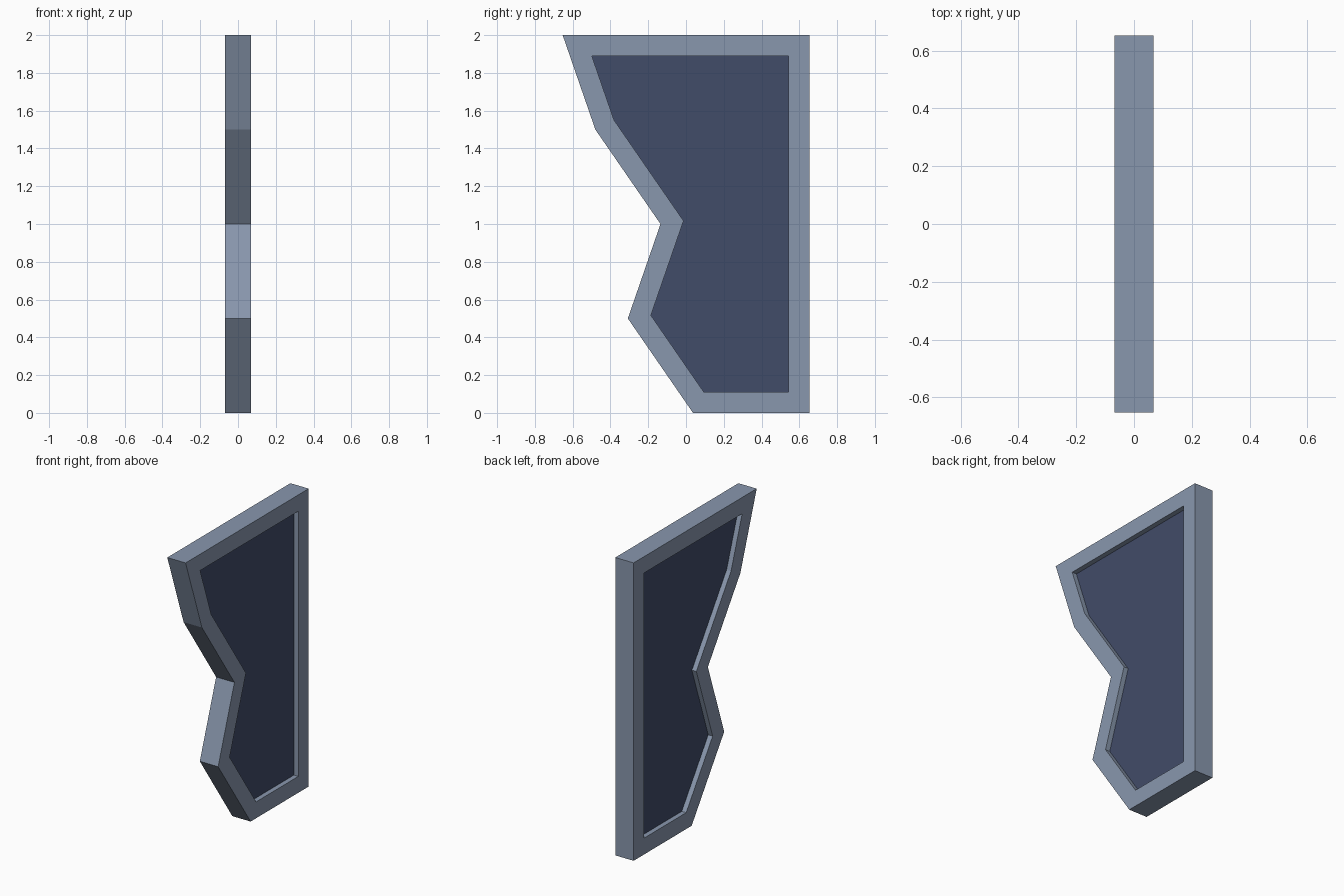
import bpy
import bmesh
from mathutils import Vector

if "Cube" in bpy.data.objects:
    bpy.data.objects.remove(bpy.data.objects["Cube"])

# Outline in (y, z), counter-clockwise seen from +x
OUTLINE = [Vector(p) for p in ((-0.653, 2.0), (-0.48, 1.5), (-0.135, 1.0), (-0.308, 0.5),
                               (0.037, 0.0), (0.653, 0.0), (0.653, 2.0))]
BORDER = 0.11        # frame width
FRAME_HALF = 0.068   # half depth of frame
PANE_HALF = 0.035    # half depth of pane


def material(name, rgb):
    m = bpy.data.materials.new(name)
    m.diffuse_color = (*rgb, 1)
    m.use_nodes = True
    m.node_tree.nodes["Principled BSDF"].inputs["Base Color"].default_value = m.diffuse_color
    return m


def inset(points, d):
    """Mitred inward offset of a closed outline."""
    result = []
    for i, p in enumerate(points):
        a = (p - points[i - 1]).normalized()
        b = (points[(i + 1) % len(points)] - p).normalized()
        n1, n2 = Vector((-a.y, a.x)), Vector((-b.y, b.x))
        result.append(p + (n1 + n2) * d / (1 + n1.dot(n2)))
    return result


def ring(bm, points, x):
    return [bm.verts.new((x, p.x, p.y)) for p in points]


def bridge(bm, a, b):
    n = len(a)
    for i in range(n):
        j = (i + 1) % n
        bm.faces.new((a[i], a[j], b[j], b[i]))


def finish(bm, name, mat):
    bmesh.ops.recalc_face_normals(bm, faces=bm.faces[:])
    mesh = bpy.data.meshes.new(name)
    bm.to_mesh(mesh)
    bm.free()
    mesh.materials.append(mat)
    obj = bpy.data.objects.new(name, mesh)
    bpy.context.collection.objects.link(obj)


# Frame: four mitred rings bridged into a closed loop
bm = bmesh.new()
inner = inset(OUTLINE, BORDER)
rings = [ring(bm, OUTLINE, -FRAME_HALF), ring(bm, OUTLINE, FRAME_HALF),
         ring(bm, inner, FRAME_HALF), ring(bm, inner, -FRAME_HALF)]
for k in range(4):
    bridge(bm, rings[k], rings[(k + 1) % 4])
finish(bm, "window_frame", material("grey blue frame", (0.25, 0.31, 0.42)))

# Pane: recessed slab filling the opening
bm = bmesh.new()
back, front = ring(bm, inner, -PANE_HALF), ring(bm, inner, PANE_HALF)
bridge(bm, back, front)
bm.faces.new(front)
bm.faces.new(back[::-1])
finish(bm, "window_pane", material("dark navy pane", (0.053, 0.072, 0.14)))
